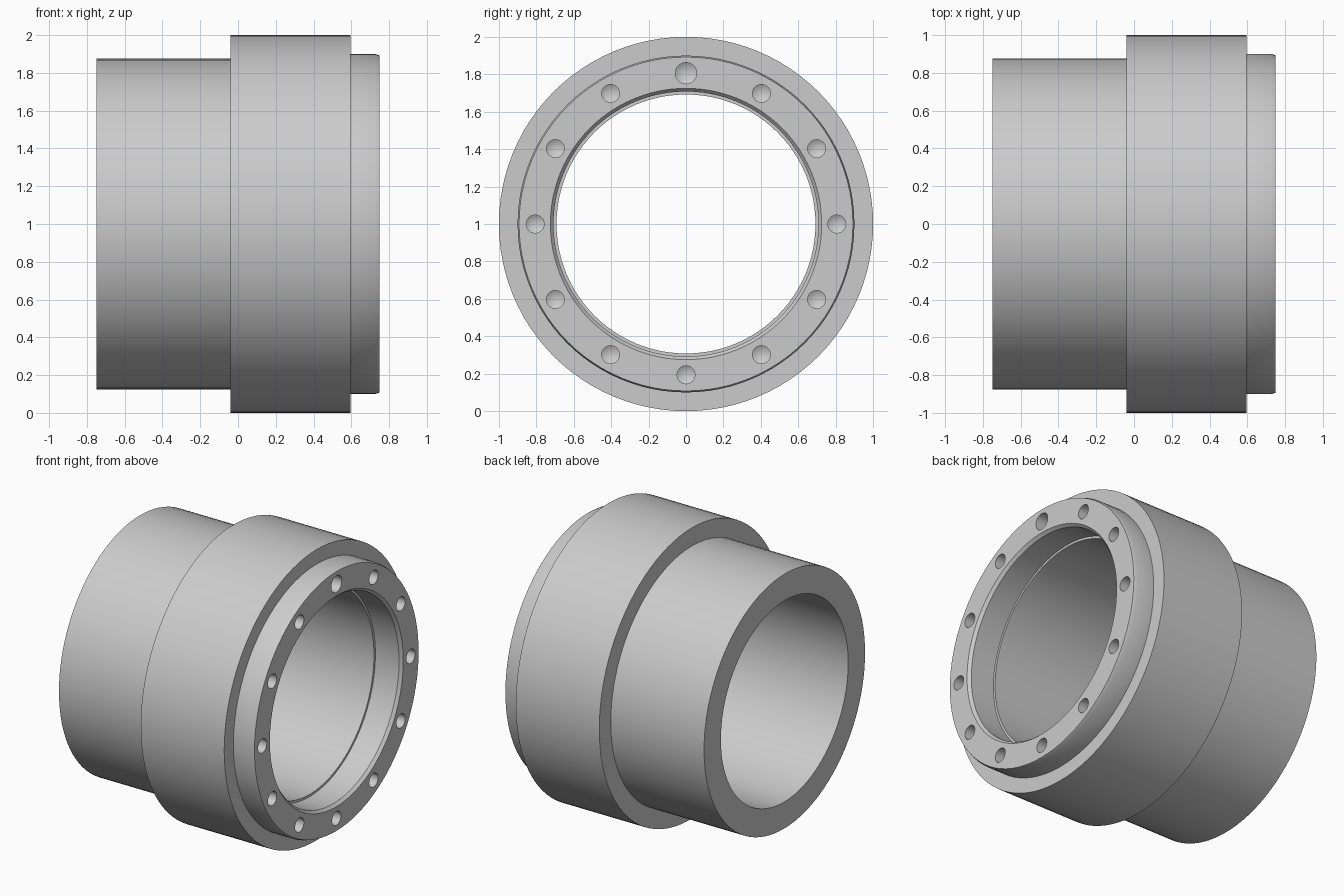
import bpy, bmesh, math
from mathutils import Vector

cube = bpy.data.objects.get("Cube")
if cube:
    bpy.data.objects.remove(cube, do_unlink=True)

steel = bpy.data.materials.new("plain grey steel")
steel.use_nodes = True
GREY = (0.6, 0.6, 0.6, 1)
steel.diffuse_color = GREY
steel.node_tree.nodes["Principled BSDF"].inputs["Base Color"].default_value = GREY


def lathe(bm, profile, centre, sides, closed):
    """Spin an (x, radius) profile about the x direction through centre."""
    verts = [bm.verts.new(centre + Vector((x, 0, r))) for x, r in profile]
    pairs = list(zip(verts, verts[1:]))
    if closed:
        pairs.append((verts[-1], verts[0]))
    edges = [bm.edges.new(p) for p in pairs]
    bmesh.ops.spin(bm, geom=verts + edges, cent=centre, axis=(1, 0, 0),
                   angle=math.tau, steps=sides, use_merge=True)


def make_object(name, bm):
    bmesh.ops.remove_doubles(bm, verts=bm.verts, dist=1e-5)
    bmesh.ops.recalc_face_normals(bm, faces=bm.faces)
    mesh = bpy.data.meshes.new(name)
    bm.to_mesh(mesh)
    bm.free()
    mesh.materials.append(steel)
    obj = bpy.data.objects.new(name, mesh)
    bpy.context.collection.objects.link(obj)
    return obj


# Stepped sleeve: rear barrel, wide collar, chamfered front spigot, stepped bore
BACK, FRONT, BORE = -0.75, 0.75, 0.692
bm = bmesh.new()
lathe(bm, [(BACK, BORE), (BACK, 0.875), (-0.04, 0.875), (-0.04, 1.0),
           (0.595, 1.0), (0.595, 0.9), (0.728, 0.9), (FRONT, 0.892),
           (FRONT, 0.725), (0.73, 0.708), (0.55, 0.708), (0.55, BORE)],
      Vector((0, 0, 1)), 96, True)
sleeve = make_object("flanged_sleeve", bm)

# Ring of blind drilled holes with conical bottoms, the top one larger
HOLES, PITCH = 12, 0.806
bm = bmesh.new()
for i in range(HOLES):
    a = math.tau * i / HOLES
    r = 0.057 if i == 0 else 0.048
    depth = FRONT - 0.2
    lathe(bm, [(FRONT + 0.05, 0), (FRONT + 0.05, r), (depth, r), (depth - 0.6 * r, 0)],
          Vector((0, PITCH * math.sin(a), 1 + PITCH * math.cos(a))), 24, False)
drills = make_object("hole_cutter", bm)
drills.hide_render = True

cut = sleeve.modifiers.new("bolt holes", "BOOLEAN")
cut.operation = "DIFFERENCE"
cut.solver = "EXACT"
cut.object = drills

# Apply the cut, drop the cutter and smooth the round walls
bpy.ops.object.select_all(action="DESELECT")
sleeve.select_set(True)
bpy.context.view_layer.objects.active = sleeve
bpy.ops.object.modifier_apply(modifier=cut.name)
bpy.data.objects.remove(drills, do_unlink=True)
bpy.ops.object.shade_smooth_by_angle(angle=math.radians(20))
